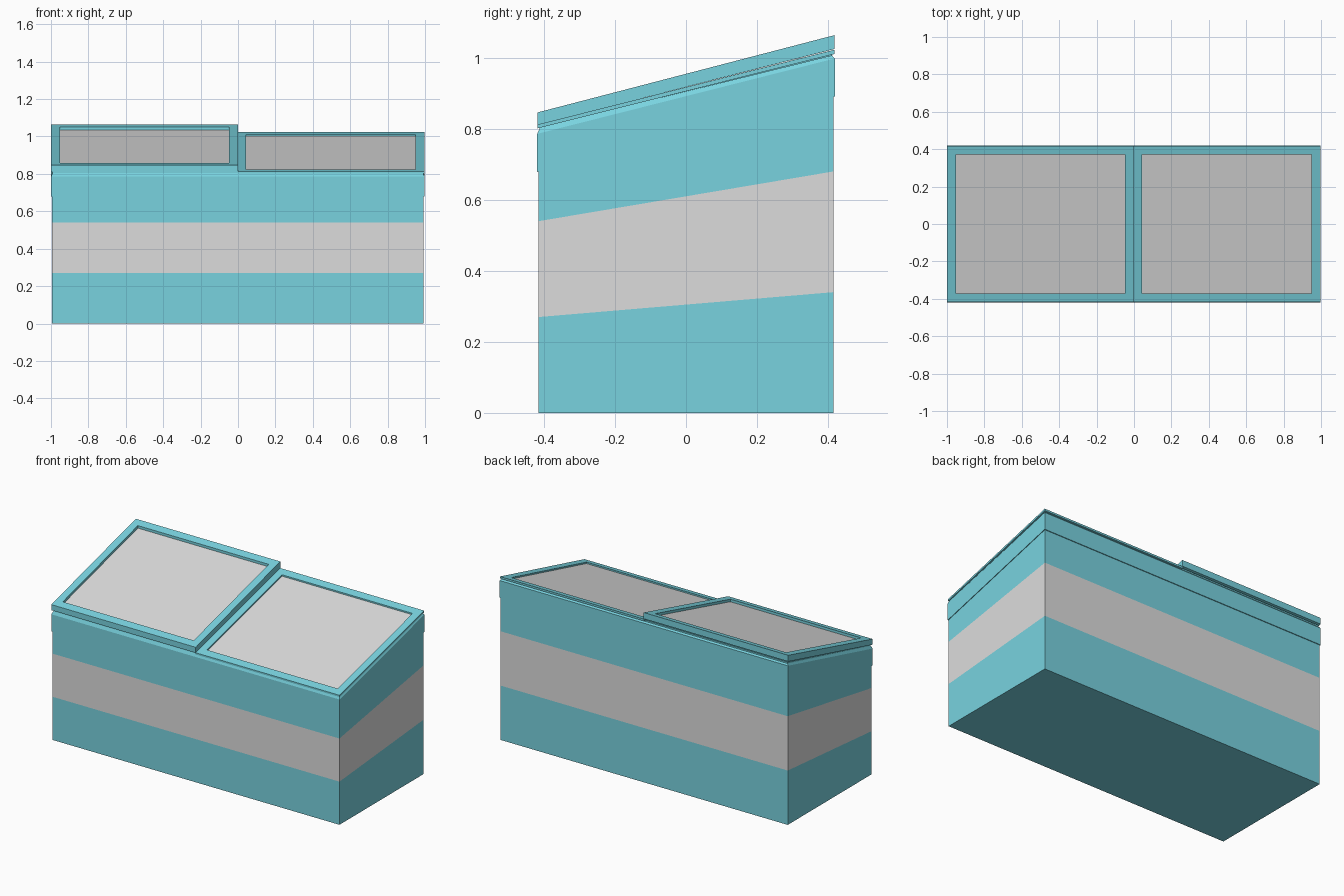
import bpy
import bmesh

cube = bpy.data.objects.get("Cube")
if cube:
    bpy.data.objects.remove(cube, do_unlink=True)


def material(name, colour):
    m = bpy.data.materials.new(name)
    m.use_nodes = True
    m.diffuse_color = colour
    m.node_tree.nodes["Principled BSDF"].inputs["Base Color"].default_value = colour
    return m


TEAL = material("teal", (0.19, 0.65, 0.74, 1))
GREY = material("light grey", (0.72, 0.72, 0.72, 1))
DEPTH = 0.415  # half depth of the box


def loft(name, x0, x1, rings, grey=()):
    """Stack rectangular rings (inset, front z, back z), cap both ends.
    Bands listed in grey, or the top cap (-1), get the grey colour."""
    bm = bmesh.new()
    loops = []
    for inset, front, back in rings:
        y = DEPTH - inset
        corners = ((x0 + inset, -y), (x1 - inset, -y), (x1 - inset, y), (x0 + inset, y))
        loops.append([bm.verts.new((cx, cy, front + (back - front) * (cy + DEPTH) / (2 * DEPTH)))
                      for cx, cy in corners])
    bm.faces.new(loops[0][::-1])
    for i in range(len(loops) - 1):
        a, b = loops[i], loops[i + 1]
        for j in range(4):
            k = (j + 1) % 4
            f = bm.faces.new((a[j], a[k], b[k], b[j]))
            f.material_index = int(i in grey)
    cap = bm.faces.new(loops[-1])
    cap.material_index = int(-1 in grey)
    mesh = bpy.data.meshes.new(name)
    bm.to_mesh(mesh)
    bm.free()
    mesh.materials.append(TEAL)
    mesh.materials.append(GREY)
    obj = bpy.data.objects.new(name, mesh)
    bpy.context.collection.objects.link(obj)
    return obj


def tray(name, x0, x1, bottom, top, recess):
    """Sloped lid: a frame around a sunken grey panel."""
    return loft(name, x0, x1, [
        (-0.003, *bottom), (-0.003, *top), (0.044, *top),
        (0.044, top[0] - recess, top[1] - recess)], grey=(-1,))


# Box in three equal bands, the middle one grey
loft("box", -0.995, 0.993, [(0, 0, 0), (0, 0.27, 0.34), (0, 0.54, 0.68), (0, 0.78, 0.99)], grey=(1,))

# Thin overhanging collar with a chamfered upper edge
loft("collar", -0.995, 0.993, [(-0.004, 0.68, 0.89), (-0.004, 0.787, 0.997), (0.004, 0.803, 1.008)])

# Fixed lid on the left half, and the slab under the raised lid
tray("fixed_lid", 0.0, 0.993, (0.802, 1.01), (0.813, 1.022), 0.009)
loft("lid_bed", -0.995, 0.0, [(0.004, 0.79, 1.0), (0.004, 0.808, 1.017)])

# Raised lid on the right half
tray("raised_lid", -0.997, -0.003, (0.812, 1.024), (0.847, 1.063), 0.016)
